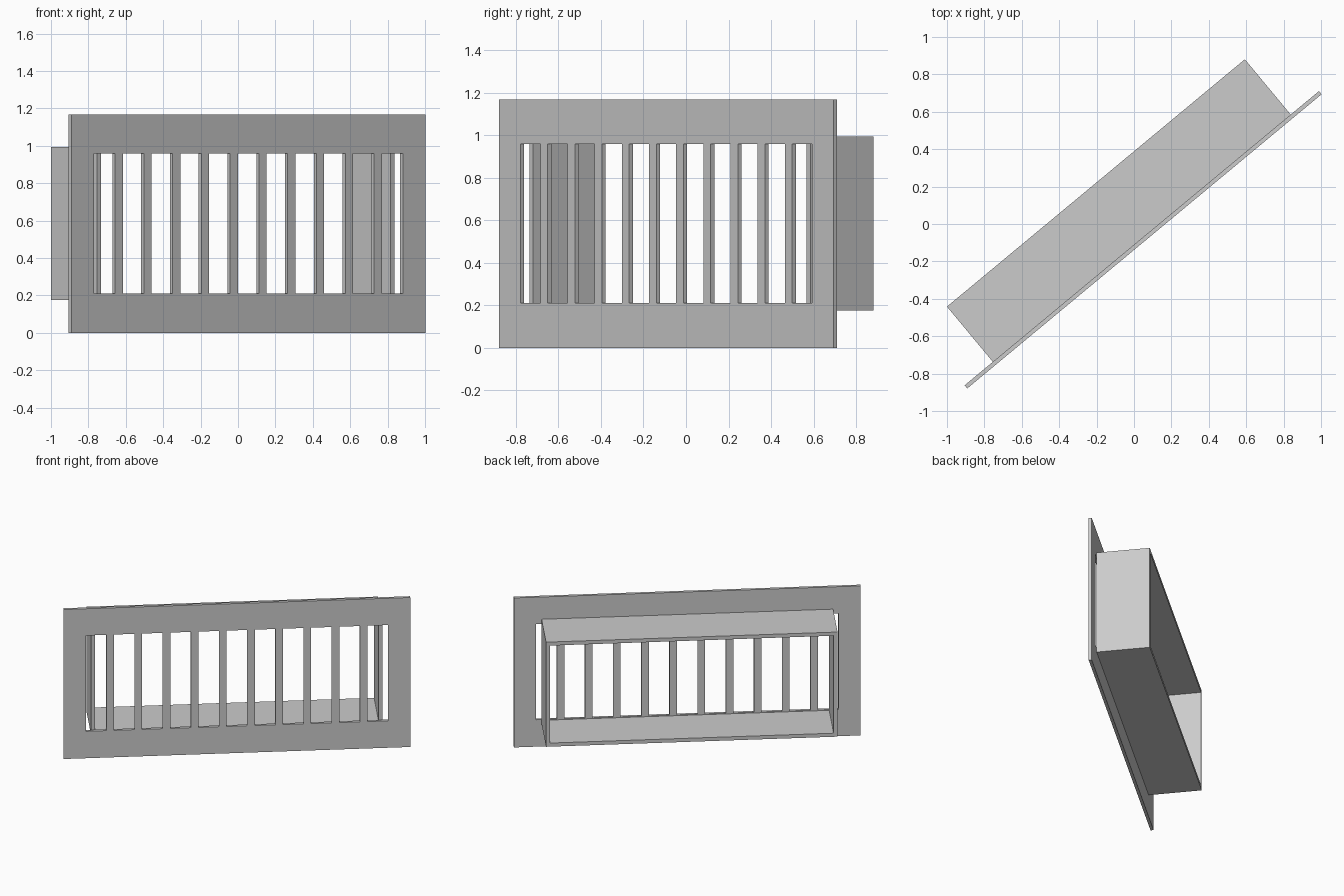
import bpy
import math
from mathutils import Matrix

if "Cube" in bpy.data.objects:
    bpy.data.objects.remove(bpy.data.objects["Cube"])

grey = bpy.data.materials.new("plain grey")
grey.diffuse_color = (0.6, 0.6, 0.6, 1)
grey.use_nodes = True
grey.node_tree.nodes["Principled BSDF"].inputs["Base Color"].default_value = grey.diffuse_color

# Local frame: u along the grille, v towards its back, z up
ANGLE = math.radians(39.7)
FRAME = Matrix.Rotation(ANGLE, 4, 'Z') @ Matrix.Translation((-0.0165, 0, 0))


def build(name, boxes):
    """One object from axis-aligned boxes (u0, u1, v0, v1, z0, z1)."""
    verts, faces = [], []
    for u0, u1, v0, v1, z0, z1 in boxes:
        n = len(verts)
        verts += [(u, v, z) for z in (z0, z1)
                  for u, v in ((u0, v0), (u1, v0), (u1, v1), (u0, v1))]
        faces += [[n + i for i in f] for f in
                  ((3, 2, 1, 0), (4, 5, 6, 7), (0, 1, 5, 4),
                   (1, 2, 6, 5), (2, 3, 7, 6), (3, 0, 4, 7))]
    mesh = bpy.data.meshes.new(name)
    mesh.from_pydata(verts, [], faces)
    mesh.transform(FRAME)
    mesh.materials.append(grey)
    obj = bpy.data.objects.new(name, mesh)
    bpy.context.collection.objects.link(obj)
    return obj


def ring(half_u, z0, z1, in_u, in_z0, in_z1, v0, v1):
    """Four boxes around a rectangular opening."""
    return [(-half_u, half_u, v0, v1, z0, in_z0),
            (-half_u, half_u, v0, v1, in_z1, z1),
            (-half_u, -in_u, v0, v1, in_z0, in_z1),
            (in_u, half_u, v0, v1, in_z0, in_z1)]


V0, V1, V2 = -0.107, -0.085, 0.299      # plate front, plate back, duct back
SLOT_Z0, SLOT_Z1 = 0.21, 0.958
PITCH, BAR = 0.2, 0.054

# Face plate around the row of slots
build("face_plate", ring(1.231, 0, 1.167, 1.073, SLOT_Z0, SLOT_Z1, V0, V1))

# Ten upright bars leaving eleven slots
for i in range(10):
    u = (i - 4.5) * PITCH
    build(f"bar_{i + 1}", [(u - BAR / 2, u + BAR / 2, V0, V1, SLOT_Z0, SLOT_Z1)])

# Open rectangular duct behind the plate
T = 0.028
build("duct", ring(1.035, 0.176, 0.993, 1.035 - T, 0.176 + T, 0.993 - T, V1, V2))
